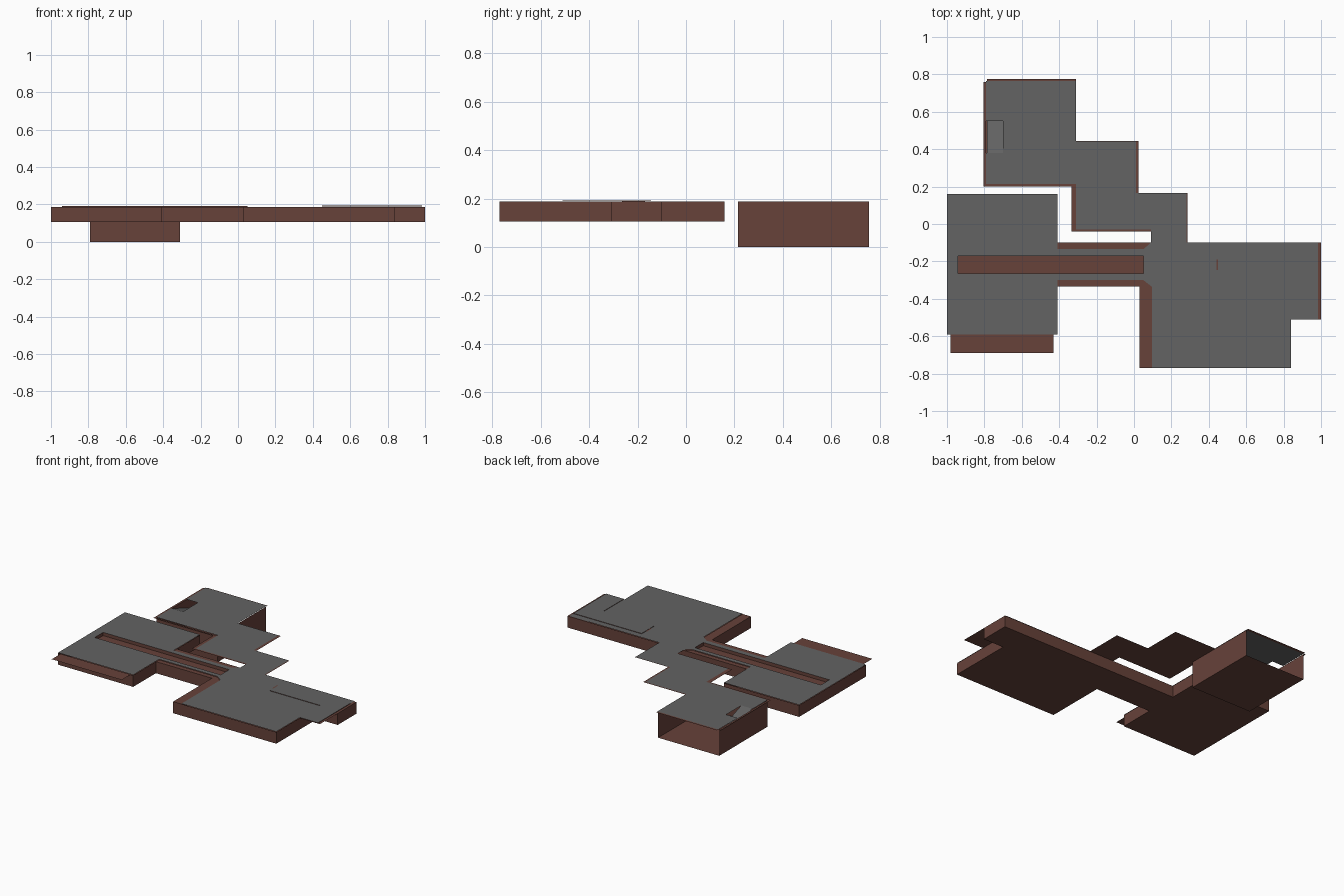
import bpy, bmesh

if "Cube" in bpy.data.objects:
    bpy.data.objects.remove(bpy.data.objects["Cube"])

def material(name, rgb):
    m = bpy.data.materials.new(name)
    m.diffuse_color = (*rgb, 1)
    m.use_nodes = True
    m.node_tree.nodes["Principled BSDF"].inputs["Base Color"].default_value = m.diffuse_color
    return m

GRAY = material("slate gray", (0.125, 0.125, 0.125))
BROWN = material("rust brown", (0.135, 0.054, 0.042))
TOP, UNDER, BASE = 0.19, 0.187, 0.105

def finish(name, bm, mat):
    me = bpy.data.meshes.new(name)
    bm.to_mesh(me)
    bm.free()
    me.materials.append(mat)
    ob = bpy.data.objects.new(name, me)
    bpy.context.collection.objects.link(ob)
    return ob

def rect(x0, x1, y0, y1):
    return [(x0, y0), (x1, y0), (x1, y1), (x0, y1)]

def sheet(name, outline, z, mat):
    """Flat sheet facing up; z is a height or a function of (x, y)."""
    bm = bmesh.new()
    h = z if callable(z) else (lambda x, y: z)
    bm.faces.new([bm.verts.new((x, y, h(x, y))) for x, y in outline])
    return finish(name, bm, mat)

def shell(name, outline, z0, z1, mat, skip=(), inward=False):
    """Open-topped tray: floor plus walls, leaving out skipped sides."""
    bm = bmesh.new()
    lo = [bm.verts.new((x, y, z0)) for x, y in outline]
    hi = [bm.verts.new((x, y, z1)) for x, y in outline]
    bm.faces.new(lo[::-1])
    for i in range(len(lo)):
        if i not in skip:
            j = (i + 1) % len(lo)
            bm.faces.new((lo[i], lo[j], hi[j], hi[i]))
    if inward:
        bmesh.ops.reverse_faces(bm, faces=bm.faces[:])
    return finish(name, bm, mat)

# Lower walls and floor of the two wide blocks and the bridge
shell("main_walls", [(-1, -.59), (-.41, -.59), (-.41, -.335), (.03, -.335),
      (.03, -.77), (.84, -.77), (.84, -.31), (1, -.31), (1, -.1),
      (-.41, -.1), (-.41, .16), (-1, .16)], BASE, UNDER, BROWN)

# Tall back room, open at the back
shell("back_room_walls", rect(-.79, -.31, .215, .755), 0, UNDER, BROWN, skip=(2,))

# Gray decks: left block with bridge, then the stepped walkway with right block
sheet("left_deck", [(-1, -.59), (-.41, -.59), (-.41, -.3), (.05, -.3),
      (.05, -.265), (-.94, -.265), (-.94, -.17), (.05, -.17), (.05, -.135),
      (-.41, -.135), (-.41, .16), (-1, .16)], TOP, GRAY)
sheet("stepped_deck", [(-.79, .215), (-.31, .215), (-.31, -.03), (.09, -.03),
      (.09, -.1), (.05, -.135), (.05, -.3), (.095, -.335), (.095, -.77),
      (.84, -.77), (.84, -.51), (.985, -.51), (.985, -.1), (.28, -.1),
      (.28, .165), (.01, .165), (.01, .44), (-.31, .44), (-.31, .765),
      (-.79, .765), (-.79, .55), (-.7, .55), (-.7, .38), (-.79, .38)], TOP, GRAY)

# Brown sheets under the overhanging decks
sheet("walkway_underside", [(-.335, .2), (-.335, -.04), (.09, -.04), (.09, -.1),
      (.285, -.1), (.285, .165), (.025, .165), (.025, .445), (-.31, .445),
      (-.31, .2)], UNDER, BROWN)
sheet("corner_underside", rect(.84, 1, -.51, -.1), UNDER, BROWN)

# Brown eaves and rims
for name, outline in {
    "front_eave": rect(-.98, -.43, -.69, -.59),
    "room_left_eave": rect(-.805, -.79, .2, .76),
    "room_front_eave": rect(-.805, -.31, .2, .215),
    "room_back_eave": rect(-.785, -.31, .755, .775),
    "bridge_back_rim": [(-.41, -.135), (.05, -.135), (.09, -.1), (-.41, -.1)],
    "bridge_front_rim": [(-.41, -.335), (.095, -.335), (.05, -.3), (-.41, -.3)],
    "right_block_rim": rect(.03, .095, -.77, -.335),
}.items():
    sheet(name, outline, UNDER, BROWN)

# Sunken channel with ten floor tiles
shell("channel", rect(-.94, .05, -.265, -.17), .165, TOP, BROWN, inward=True)
for i in range(10):
    x = -.94 + i * .099
    sheet(f"channel_tile_{i}", rect(x, x + .099, -.265, -.17), .167, BROWN)

# Raised L-shaped path: brown sides, gray top
path = [(.45, -.285), (.845, -.285), (.845, -.51), (.985, -.51),
        (.985, -.145), (.45, -.145)]
shell("path_sides", path, TOP - .001, .193, BROWN)
sheet("path_top", path, .193, GRAY)
sheet("path_end", rect(.44, .45, -.245, -.19), .192, BROWN)

# Ramp going down through the hatch of the back room
sheet("hatch_ramp", rect(-.785, -.7, .38, .55),
      lambda x, y: TOP - (y - .38) * .35, GRAY)
